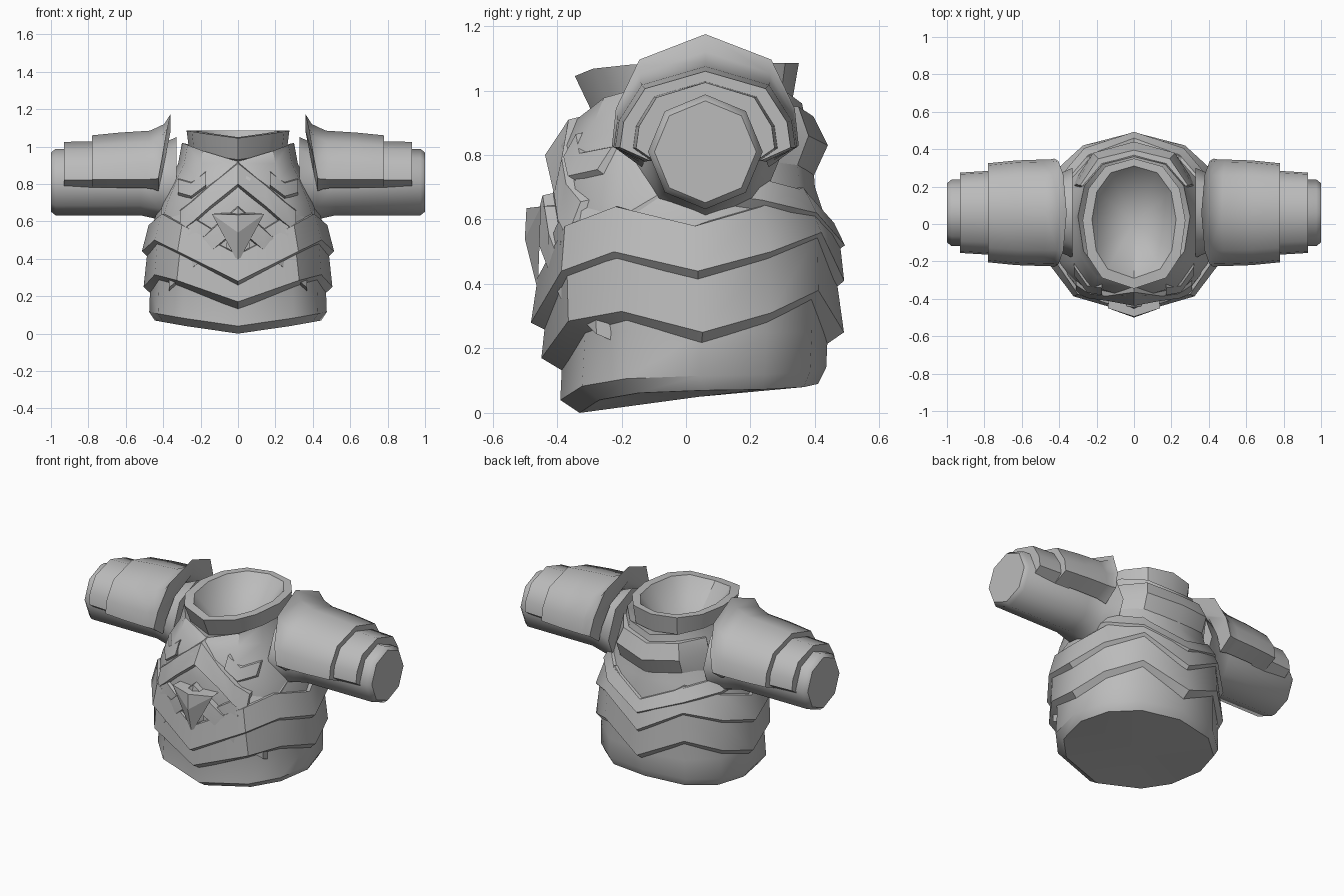
import bpy, bmesh, math

cube = bpy.data.objects.get("Cube")
if cube:
    bpy.data.objects.remove(cube, do_unlink=True)

steel = bpy.data.materials.new("plain_grey")
steel.use_nodes = True
steel.diffuse_color = (0.5, 0.5, 0.5, 1)
steel.node_tree.nodes["Principled BSDF"].inputs["Base Color"].default_value = (0.5, 0.5, 0.5, 1)

ANGLES = [math.radians(a) for a in (0, 35, 62, 92, 120, 150, 180)]
# Torso sections: height, half width, front y, back y
SECTIONS = [(.14, .475, -.385, .435), (.25, .47, -.38, .44), (.4, .47, -.41, .44),
            (.55, .465, -.43, .45), (.7, .42, -.41, .4), (.83, .36, -.4, .39),
            (.91, .32, -.34, .37)]


def oval(t, w, front, back):
    """Point on a slightly squared oval; t = 0 is the front."""
    mid, half = (front + back) / 2, (back - front) / 2
    c, s = math.cos(t), math.sin(t)
    if s < 1e-6:
        s = 0
    return w * s ** .85, mid - half * math.copysign(abs(c) ** .9, c)


def section(z):
    z = min(max(z, SECTIONS[0][0]), SECTIONS[-1][0])
    for a, b in zip(SECTIONS, SECTIONS[1:]):
        if z <= b[0]:
            k = (z - a[0]) / (b[0] - a[0])
            return [p + k * (q - p) for p, q in zip(a[1:], b[1:])]


def on_torso(t, z, off):
    w, f, b = section(z)
    return (*oval(t, w + off, f - off, b + off), z)


def on_chest(x, z, off):
    """Point in front of the flat-sided chest."""
    edge = [on_torso(t, z, 0) for t in ANGLES[:4]]
    for a, b in zip(edge, edge[1:]):
        k = min(1, (x - a[0]) / (b[0] - a[0]))
        if k < 1:
            break
    return (x, a[1] + k * (b[1] - a[1]) - off, z)


def build(name, columns, wrap=True, cap_start=False, cap_end=False, angle=36):
    """Skin neighbouring columns of points and mirror the half across x."""
    bm = bmesh.new()
    for side in (1, -1):
        grid = [[bm.verts.new((side * x, y, z)) for x, y, z in col] for col in columns]
        n = len(grid[0])
        for a, b in zip(grid, grid[1:]):
            for i in range(n if wrap else n - 1):
                j = (i + 1) % n
                bm.faces.new((a[i], a[j], b[j], b[i]))
        if cap_start:
            bm.faces.new(grid[0])
        if cap_end:
            bm.faces.new(grid[-1])
    bmesh.ops.remove_doubles(bm, verts=bm.verts, dist=.0005)
    bmesh.ops.recalc_face_normals(bm, faces=bm.faces)
    mesh = bpy.data.meshes.new(name)
    bm.to_mesh(mesh)
    bm.free()
    mesh.materials.append(steel)
    obj = bpy.data.objects.new(name, mesh)
    bpy.context.collection.objects.link(obj)
    bpy.ops.object.select_all(action='DESELECT')
    obj.select_set(True)
    bpy.context.view_layer.objects.active = obj
    bpy.ops.object.shade_smooth_by_angle(angle=math.radians(angle))


def blend(t, front, side, back):
    """Height around a ring, given at the front, side and back."""
    end = front if t < math.pi / 2 else back
    return end + (side - end) * math.sin(t)


# Torso with skirt hem, collar and hollow neck
columns = []
for t in ANGLES:
    col = [(0, .04, .05)]
    col.append((*oval(t, .445, -.33, .41), blend(t, 0, .07, .09)))
    col.append((*oval(t, .475, -.39, .435), blend(t, .04, .115, .14)))
    col += [on_torso(t, s[0], 0) for s in SECTIONS[1:]]
    col.append((*oval(t, .3, -.31, .36), blend(t, .92, 1.02, .96)))
    col.append((*oval(t, .26, -.29, .33), blend(t, .93, .97, .97)))
    col.append((*oval(t, .275, -.345, .35), blend(t, 1.045, 1.085, 1.085)))
    col.append((*oval(t, .225, -.29, .31), blend(t, 1.05, 1.085, 1.085)))
    col.append((0, .01, .75))
    columns.append(col)
build("torso", columns, wrap=False)


def layer(name, heights, offsets, lip, rise):
    """Overlapping plate with a zigzag lower edge, ending at the back."""
    cols = []
    angles = ANGLES[-len(heights):]
    for t, z, off in zip(angles, heights, offsets):
        cols.append([on_torso(t, z, -.02), on_torso(t, z + lip, off),
                     on_torso(t, z + rise, off * .5), on_torso(t, z + rise, -.06)])
    build(name, cols, cap_start=len(heights) < len(ANGLES))


layer("lower_waist_plate", (.12, .235, .265, .2, .26, .33, .2),
      (.065, .055, .025, .035, .03, .025, .05), .05, .22)
layer("upper_waist_plate", (.22, .38, .44, .38, .44, .5, .35),
      (.095, .05, .03, .045, .035, .03, .05), .06, .2)
layer("middle_back_plate", (.64, .61, .57, .47), (.02, .03, .035, .045), .05, .12)
layer("upper_back_plate", (.74, .73, .7), (.01, .05, .05), .13, .22)


def strap(name, path, off, h=.055):
    """Bevelled strap laid on the chest."""
    cols = [[on_chest(x, z + h, off * .7), on_chest(x, z - h, off),
             on_chest(x, z - h - .035, -.04), on_chest(x, z + h + .02, -.06)]
            for x, z in path]
    build(name, cols, cap_start=path[0][0] > 0, cap_end=True)


strap("chest_chevron", [(0, .855), (.15, .735), (.24, .655), (.31, .6)], .035)
strap("side_straps", [(.06, .45), (.17, .52), (.27, .58), (.41, .66)], .03)
strap("cross_straps", [(0, .62), (.14, .5), (.24, .41), (.37, .3)], .045)
strap("shoulder_straps", [(.17, .83), (.25, .77), (.32, .79)], .025, .035)

# Pointed chest gem
back_top, back_low, low = (0, -.37, .65), (0, -.37, .4), (0, -.46, .38)
corner, back_corner = (.14, -.45, .64), (.13, -.35, .64)
build("chest_gem", [[back_top, (0, -.495, .635), (0, -.5, .54), low, back_low],
                    [back_corner, corner, corner, low, back_low]], angle=10)


def ring_point(x, a, ry, rz):
    return (x, .06 + ry * math.sin(a), .81 + rz * math.cos(a))


# Sleeves with rounded ends, flaring into the armpits
build("sleeves", [[ring_point(x, i * math.pi / 4, r, r) for i in range(8)]
                  for x, r in ((.33, .24), (.42, .2), (.52, .178), (.975, .178), (1, .158))],
      cap_start=True, cap_end=True, angle=48)


def arm_shell(name, stations, thick):
    """Open-bottomed shell over the arm; stations are x, ry, rz, slant."""
    arc = [math.radians(a) for a in (-87, -69, -42, 0, 42, 69, 87)]
    cols = []
    for x, ry, rz, slant in stations:
        outer, inner = [], []
        for a in arc:
            bulge = 1 + .055 * math.sin(2 * a) ** 2
            px = x + slant * (1 - math.cos(a))
            outer.append(ring_point(px, a, ry * bulge, rz * bulge))
            inner.append(ring_point(px, a * 1.15, ry - thick, rz - thick))
        cols.append(outer + inner[::-1])
    build(name, cols, cap_start=True, cap_end=True, angle=42)


arm_shell("cuffs", [(.68, .23, .22, 0), (.93, .215, .215, 0)], .055)
arm_shell("shoulder_guards", [(.36, .29, .365, .07), (.395, .285, .31, .06),
                              (.47, .285, .275, .02), (.63, .28, .265, 0),
                              (.78, .265, .25, 0)], .09)
